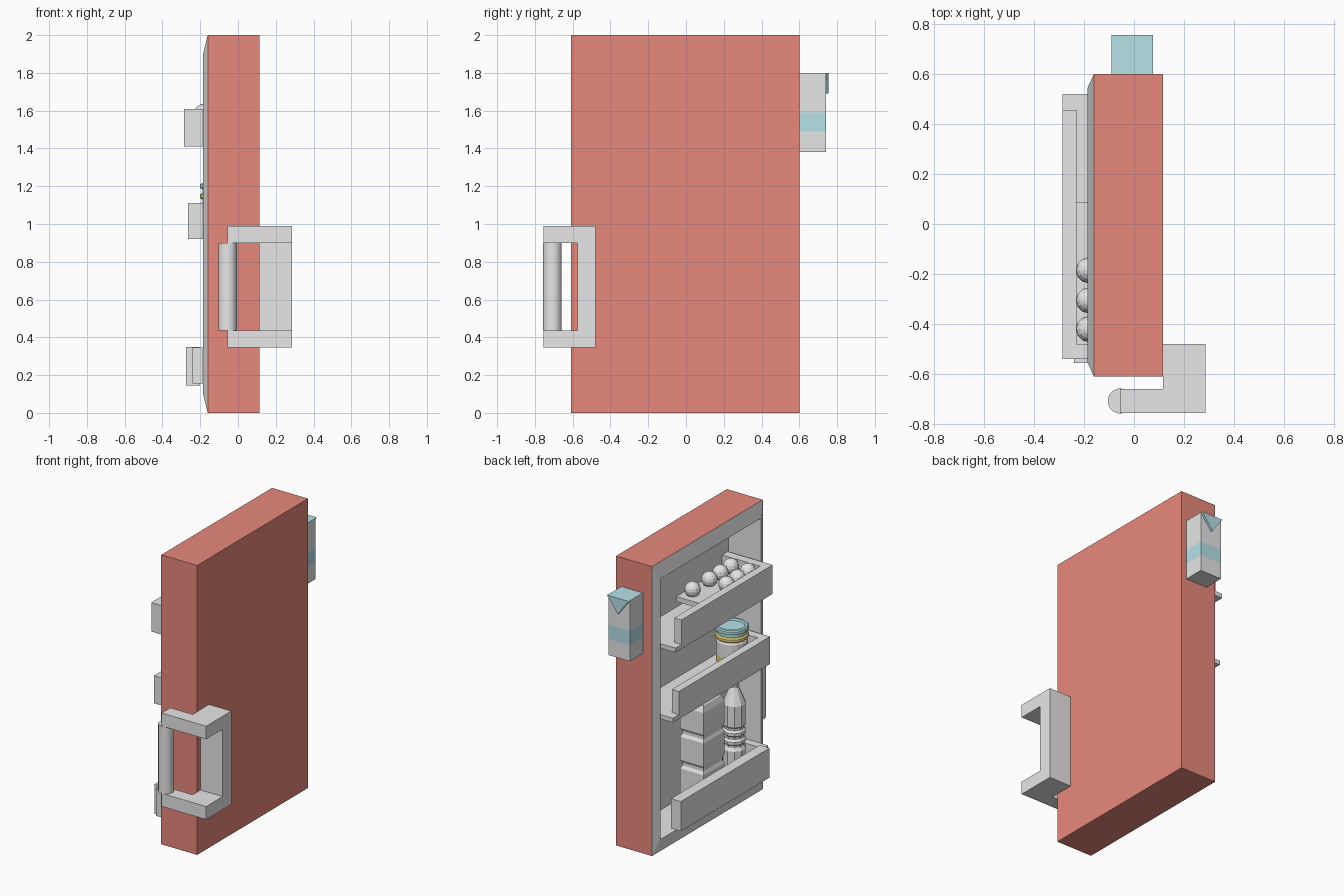
import bpy, bmesh, math
from mathutils import Vector

cube = bpy.data.objects.get("Cube")
if cube:
    bpy.data.objects.remove(cube, do_unlink=True)


def material(name, colour):
    m = bpy.data.materials.new(name)
    m.use_nodes = True
    m.diffuse_color = (*colour, 1)
    m.node_tree.nodes["Principled BSDF"].inputs["Base Color"].default_value = (*colour, 1)
    return m


RED = material("coral red", (0.8, 0.25, 0.2))
GREY = material("pale grey", (0.8, 0.8, 0.8))
BLUE = material("pale blue", (0.47, 0.76, 0.8))
YELLOW = material("mustard yellow", (0.8, 0.65, 0.2))


def loft(name, rings, mats, rule=None):
    """Skin a list of equal point rings, cap both ends, colour faces by centre."""
    bm = bmesh.new()
    loops = [[bm.verts.new(p) for p in ring] for ring in rings]
    for a, b in zip(loops, loops[1:]):
        for i in range(len(a)):
            j = (i + 1) % len(a)
            bm.faces.new((a[i], a[j], b[j], b[i]))
    bm.faces.new(loops[0])
    bm.faces.new(loops[-1])
    bmesh.ops.recalc_face_normals(bm, faces=bm.faces)
    if rule:
        for f in bm.faces:
            f.material_index = rule(f.calc_center_median())
    me = bpy.data.meshes.new(name)
    bm.to_mesh(me)
    bm.free()
    for m in mats:
        me.materials.append(m)
    ob = bpy.data.objects.new(name, me)
    bpy.context.collection.objects.link(ob)
    return ob


def rect(x0, x1, y0, y1, z):
    return [(x0, y0, z), (x1, y0, z), (x1, y1, z), (x0, y1, z)]


def box(name, x0, x1, y0, y1, z0, z1, mat=GREY):
    return loft(name, [rect(x0, x1, y0, y1, z) for z in (z0, z1)], [mat])


def turned(name, x, y, profile, mats, sides, rule=None):
    """Lathe (radius, height) pairs around a vertical axis."""
    turn = [2 * math.pi * (i + 0.5) / sides for i in range(sides)]
    rings = [[(x + r * math.cos(a), y + r * math.sin(a), z) for a in turn] for r, z in profile]
    return loft(name, rings, mats, rule)


# Door shell with hollow liner
def door_ring(x, dy, dz):
    return [(x, -0.61 + dy, dz), (x, 0.6 - dy, dz), (x, 0.6 - dy, 2 - dz), (x, -0.61 + dy, 2 - dz)]


rings = [door_ring(0.115, 0, 0), door_ring(-0.16, 0, 0),
         door_ring(-0.185, 0.055, 0.1), door_ring(0.064, 0.055, 0.1)]
shell = loft("door", rings, [RED, GREY])
for f in shell.data.polygons:
    inner = all(abs(shell.data.vertices[v].co.y) < 0.57 for v in f.vertices)
    rim = all(shell.data.vertices[v].co.x < -0.15 for v in f.vertices)
    f.material_index = int(inner or rim)

# Two upper shelves: floor, front panel and one end wall
BACK = 0.06
for label, front, z0, z1 in (("top", -0.285, 1.41, 1.61), ("middle", -0.265, 0.92, 1.11)):
    box(label + "_shelf_floor", front, BACK, -0.54, 0.52, z0, z0 + 0.03)
    box(label + "_shelf_panel", front, front + 0.055, -0.54, 0.455, z0, z1)
    box(label + "_shelf_end", front + 0.055, BACK, -0.54, -0.48, z0, z1)

# Bottom shelf
box("bottom_shelf_panel", -0.275, -0.2, -0.52, 0.45, 0.145, 0.35)
box("bottom_shelf_end", -0.24, BACK, -0.555, -0.5, 0.155, 0.345)

# Egg tray and eggs
box("egg_tray", -0.23, 0.015, -0.48, 0.085, 1.515, 1.55)
spots = [(x, y) for x in (-0.18, -0.05) for y in (-0.185, -0.305, -0.42)] + [(-0.05, 0)]
for x, y in spots:
    bpy.ops.mesh.primitive_uv_sphere_add(segments=12, ring_count=8, radius=0.052, location=(x, y, 1.585))
    egg = bpy.context.object
    egg.name = "egg"
    egg.data.materials.append(GREY)

# Jar with yellow bands and a recessed blue lid
JX, JY = -0.095, -0.366
turned("jar", JX, JY, [(0.092, 0.95), (0.1, 0.97), (0.1, 1.02), (0.1, 1.115), (0.092, 1.13)],
       [GREY, YELLOW], 16, lambda c: int(c.z < 1.02))
turned("jar_ring", JX, JY, [(0.098, 1.13), (0.107, 1.138), (0.107, 1.155), (0.098, 1.165)], [YELLOW], 16)
turned("jar_lid", JX, JY, [(0.095, 1.165), (0.095, 1.185), (0.107, 1.19), (0.107, 1.21), (0.1, 1.217),
                           (0.085, 1.217), (0.08, 1.205)], [BLUE], 16)

# Square bottle with grooves
square = [(1, 0.1), (1, 0.35), (0.9, 0.37), (0.9, 0.39), (1, 0.41), (1, 0.57), (0.9, 0.59), (0.9, 0.61),
          (1, 0.63), (1, 0.78), (0.85, 0.82), (0.4, 0.85), (0.4, 0.9)]
loft("square_bottle", [rect(-0.08 - 0.09 * s, -0.08 + 0.09 * s, -0.065 - 0.115 * s, -0.065 + 0.115 * s, z)
                       for s, z in square], [GREY])

# Round bottle with ribs
ribs = [(0.075, 0.1), (0.075, 0.33)]
for z in (0.35, 0.41, 0.47):
    ribs += [(0.063, z), (0.063, z + 0.015), (0.075, z + 0.025), (0.075, z + 0.045)]
ribs += [(0.075, 0.64), (0.03, 0.75), (0.03, 0.85)]
turned("round_bottle", -0.06, -0.44, ribs, [GREY], 10)

# Handle: mounting plate, two L-shaped arms and a round grip
box("handle_plate", 0.115, 0.285, -0.575, -0.48, 0.435, 0.9)
corner = [(-0.055, -0.755), (0.285, -0.755), (0.285, -0.48), (0.115, -0.48), (0.115, -0.66), (-0.055, -0.66)]
for label, z0, z1 in (("lower", 0.345, 0.435), ("upper", 0.9, 0.99)):
    loft(label + "_handle_arm", [[(x, y, z) for x, y in corner] for z in (z0, z1)], [GREY])
grip = turned("handle_grip", -0.055, -0.707, [(0.05, 0.435), (0.05, 0.9)], [GREY], 16)

# Drink carton with blue band, top and folded flap
CX0, CX1, CY0, CY1 = -0.09, 0.075, 0.6, 0.74
loft("carton", [rect(CX0, CX1, CY0, CY1, z) for z in (1.38, 1.49, 1.59, 1.8)], [GREY, BLUE],
     lambda c: int(1.5 < c.z < 1.58 or c.z > 1.79))
flap = [(CX0, 1.8), (CX1, 1.8), ((CX0 + CX1) / 2, 1.69)]
loft("carton_flap", [[(x, y, z) for x, z in flap] for y in (CY1, CY1 + 0.015)], [BLUE])

# Smooth only the curved grip, keeping its end edges sharp
for ob in bpy.context.selected_objects:
    ob.select_set(False)
grip.select_set(True)
bpy.context.view_layer.objects.active = grip
bpy.ops.object.shade_smooth_by_angle(angle=math.radians(35))
